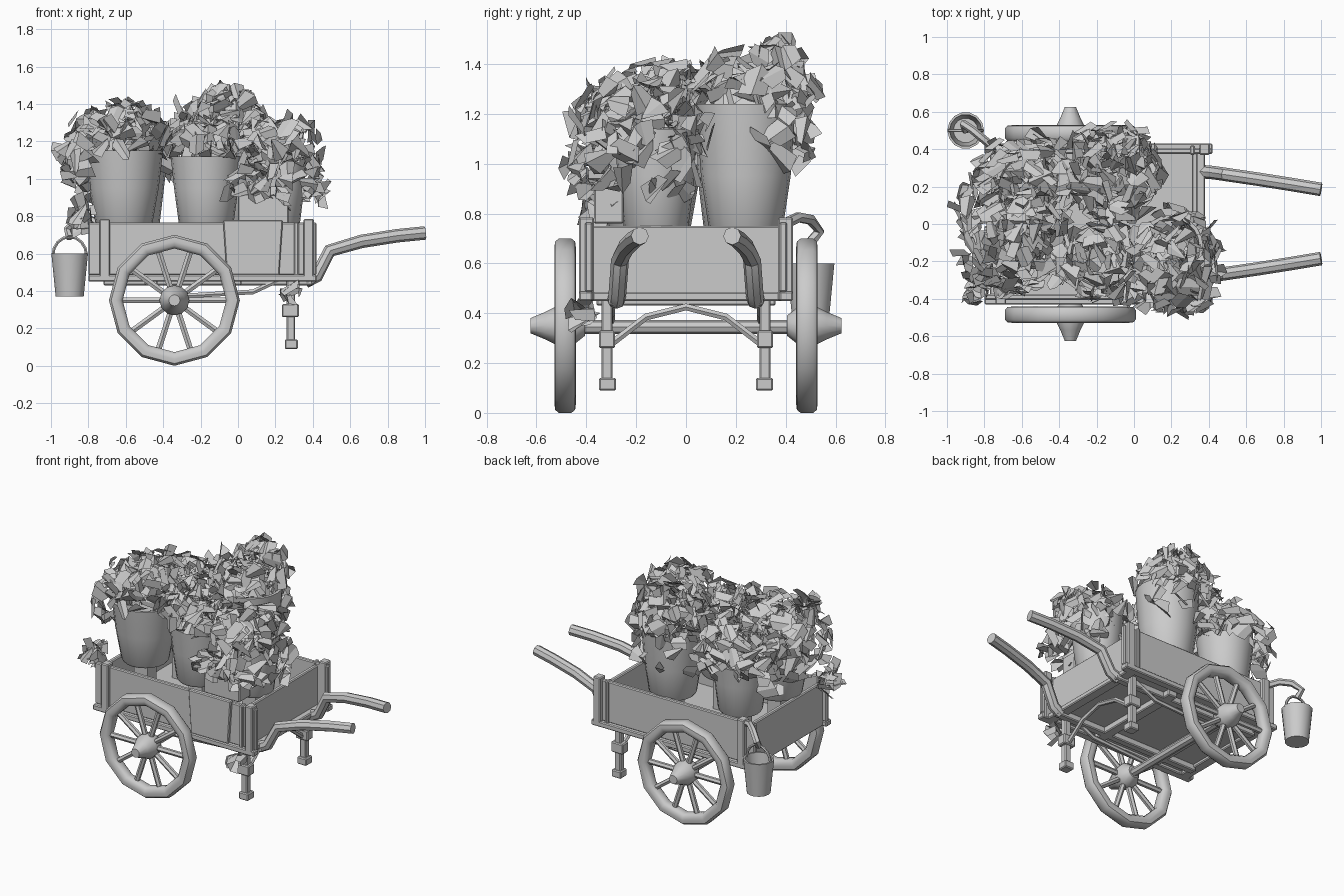
import bpy, bmesh, math, random
from mathutils import Matrix, Vector

if "Cube" in bpy.data.objects:
    bpy.data.objects.remove(bpy.data.objects["Cube"])
random.seed(7)

GREY = (0.6, 0.6, 0.6, 1)
mat = bpy.data.materials.new("plain grey")
mat.use_nodes = True
mat.diffuse_color = GREY
mat.node_tree.nodes["Principled BSDF"].inputs["Base Color"].default_value = GREY


def finish(name, bm, smooth=True):
    bmesh.ops.recalc_face_normals(bm, faces=bm.faces)
    me = bpy.data.meshes.new(name)
    bm.to_mesh(me)
    bm.free()
    return place(name, me, smooth)


def place(name, me, smooth=True):
    ob = bpy.data.objects.new(name, me)
    me.materials.clear()
    me.materials.append(mat)
    bpy.context.collection.objects.link(ob)
    if smooth:
        bpy.ops.object.select_all(action="DESELECT")
        ob.select_set(True)
        bpy.context.view_layer.objects.active = ob
        bpy.ops.object.shade_smooth_by_angle(angle=math.radians(40))
    return ob


def box(name, lo, hi, bevel=0.006):
    bm = bmesh.new()
    bmesh.ops.create_cube(bm, size=1)
    lo, hi = Vector(lo), Vector(hi)
    for v in bm.verts:
        v.co = (lo + hi) / 2 + v.co * (hi - lo)
    if bevel:
        bmesh.ops.bevel(bm, geom=bm.edges[:], offset=bevel, segments=1, affect="EDGES")
    return finish(name, bm, False)


def lathe(name, profile, at, sides=16, closed=False, lying=False):
    """Spin (radius, height) pairs about z, or about y when lying."""
    bm = bmesh.new()
    vs = [bm.verts.new((r, 0, z)) for r, z in profile]
    pairs = list(zip(vs, vs[1:] + vs[:1])) if closed else list(zip(vs, vs[1:]))
    es = [bm.edges.new(p) for p in pairs]
    bmesh.ops.spin(bm, geom=vs + es, axis=(0, 0, 1), cent=(0, 0, 0),
                   angle=math.tau, steps=sides, use_duplicate=False)
    bmesh.ops.remove_doubles(bm, verts=bm.verts, dist=1e-4)
    turn = Matrix.Rotation(-math.pi / 2, 4, "X") if lying else Matrix()
    bm.transform(Matrix.Translation(at) @ turn)
    return finish(name, bm)


def tube(name, points, radius, res=2):
    cu = bpy.data.curves.new(name, "CURVE")
    cu.dimensions = "3D"
    cu.bevel_depth = radius
    cu.bevel_resolution = res
    cu.use_fill_caps = True
    sp = cu.splines.new("POLY")
    sp.points.add(len(points) - 1)
    for p, co in zip(sp.points, points):
        p.co = (*co, 1)
    tmp = bpy.data.objects.new(name + " path", cu)
    me = bpy.data.meshes.new_from_object(tmp)
    bpy.data.objects.remove(tmp)
    return place(name, me)


# Cart bed, end boards and under-frame
box("floor", (-0.76, -0.38, 0.47), (0.34, 0.38, 0.495))
for name, x in (("rear", -0.77), ("front", 0.31)):
    box(name + "_board", (x, -0.38, 0.47), (x + 0.03, 0.38, 0.75))
    box(name + "_cross_rail", (x, -0.42, 0.45), (x + 0.07, 0.42, 0.485))
for x in (-0.5, -0.05):
    box("floor_beam", (x, -0.36, 0.43), (x + 0.07, 0.36, 0.475))
tube("axle", [(-0.34, -0.58, 0.345), (-0.34, 0.58, 0.345)], 0.028)

for s, side in ((1, "left"), (-1, "right")):
    def span(name, x0, x1, y0, y1, z0, z1):
        ya, yb = sorted((s * y0, s * y1))
        return box(f"{side}_{name}", (x0, ya, z0), (x1, yb, z1))

    # Side boards, rails and posts
    span("board", -0.8, 0.42, 0.375, 0.405, 0.485, 0.765)
    span("lower_rail", -0.8, 0.42, 0.375, 0.43, 0.45, 0.487)
    for x in (-0.74, 0.35):
        span("post", x, x + 0.055, 0.37, 0.43, 0.45, 0.785)
    span("post_strip", 0.3, 0.325, 0.37, 0.42, 0.48, 0.77)

    # Wheel: rim, hub and spokes
    hub = Vector((-0.34, s * 0.485, 0.35))
    lathe(f"{side}_rim", [(0.277, -0.02), (0.292, -0.038), (0.315, -0.043), (0.338, -0.04), (0.35, -0.025),
          (0.35, 0.025), (0.338, 0.04), (0.315, 0.043), (0.292, 0.038), (0.277, 0.02)], hub, 12, True, True)
    lathe(f"{side}_hub", [(0, -0.08 * s), (0.04, -0.08 * s), (0.08, -0.03 * s), (0.08, 0.03 * s),
          (0.055, 0.08 * s), (0.03, 0.14 * s), (0, 0.14 * s)], hub, 12, lying=True)
    for i in range(10):
        a = math.tau * i / 10
        d = Vector((math.cos(a), 0, math.sin(a)))
        tube(f"{side}_spoke", [hub + d * 0.06, hub + d * 0.29], 0.018, 1)

    # Handle with the shaft running under the bed
    tube(f"{side}_handle", [(0.36, s * 0.28, 0.45), (0.42, s * 0.275, 0.48), (0.49, s * 0.265, 0.615),
         (0.66, s * 0.24, 0.665), (0.85, s * 0.21, 0.695), (1.0, s * 0.185, 0.71)], 0.036)
    span("shaft", -0.72, 0.4, 0.26, 0.31, 0.43, 0.475)

    # Leg, foot and stays
    span("leg", 0.26, 0.305, 0.295, 0.34, 0.12, 0.48)
    span("leg_collar", 0.235, 0.325, 0.285, 0.35, 0.26, 0.33)
    span("foot", 0.25, 0.32, 0.28, 0.35, 0.09, 0.14)
    tube(f"{side}_stay", [(-0.34, s * 0.3, 0.37), (0.08, s * 0.3, 0.395), (0.24, s * 0.3, 0.47)], 0.015, 1)
tube("leg_arch", [(0.28, -0.31, 0.27), (0.28, -0.16, 0.385), (0.28, 0, 0.425),
                  (0.28, 0.16, 0.385), (0.28, 0.31, 0.27)], 0.016, 1)

# Draped cloth panel and small crate at the near side
panel = box("hanging_panel", (-0.08, -0.425, 0.485), (0.24, -0.39, 0.78))
for v in panel.data.vertices:
    if v.co.z < 0.6:
        v.co.x = 0.08 + (v.co.x - 0.08) * 0.88
box("small_crate", (0.0, -0.37, 0.76), (0.27, -0.25, 0.92))

# Plant pots, each on a narrow support
pots = {"rear_pot": (-0.61, -0.13, 1.15, 0.15, 0.21), "near_pot": (-0.17, -0.17, 1.12, 0.145, 0.19),
        "front_pot": (0.2, -0.12, 1.14, 0.13, 0.17), "far_pot": (-0.07, 0.24, 1.24, 0.15, 0.2),
        "rear_far_pot": (-0.56, 0.21, 1.08, 0.14, 0.18)}
for name, (x, y, top, r0, r1) in pots.items():
    mid = r0 + (r1 - r0) * 0.6
    lathe(name, [(0, 0.735), (r0 - 0.01, 0.735), (r0, 0.75), (mid, 0.95), (r1, top),
                 (r1 - 0.02, top), (r1 - 0.03, top - 0.05), (0, top - 0.05)], (x, y, 0), 20)
    box(name + "_support", (x - 0.05, y - 0.05, 0.49), (x + 0.05, y + 0.05, 0.74), 0)


# Foliage: large folded leaf cards scattered through rounded clumps
def foliage(name, centre, size, count, low=-0.6, inner=0.55):
    bm = bmesh.new()
    for _ in range(count):
        d = Vector((random.gauss(0, 1), random.gauss(0, 1), random.gauss(0.3, 1))).normalized()
        d.z = max(d.z, low)
        p = Vector(centre) + Vector(a * b for a, b in zip(d, size)) * random.uniform(inner, 1.0)
        w, h = random.uniform(0.035, 0.055), random.uniform(0.045, 0.075)
        fold = random.uniform(0.005, 0.04)
        tilt = Matrix.Rotation(random.gauss(0, 0.9), 3, random.choice("XYZ"))
        m = tilt @ d.to_track_quat("Z", "Y").to_matrix() @ Matrix.Rotation(random.uniform(0, 6), 3, "Z")
        tip = random.uniform(0.2, 1)
        pts = [(-w, -h, -fold), (0, -h, 0), (w, -h * 0.6, -fold),
               (w * tip, h * 0.7, -fold), (0, h, 0), (-w * tip, h * 0.5, -fold)]
        vs = [bm.verts.new(p + m @ Vector(q)) for q in pts]
        bm.faces.new((vs[0], vs[1], vs[4], vs[5]))
        bm.faces.new((vs[1], vs[2], vs[3], vs[4]))
    return finish(name, bm, False)


foliage("rear_foliage", (-0.63, -0.1, 1.24), (0.3, 0.32, 0.19), 130)
foliage("rear_hanging", (-0.78, 0.0, 1.1), (0.18, 0.4, 0.22), 55, -0.9, 0.8)
foliage("rear_far_foliage", (-0.55, 0.22, 1.15), (0.36, 0.28, 0.18), 110)
foliage("near_foliage", (-0.2, -0.2, 1.18), (0.27, 0.25, 0.15), 80, -0.4)
foliage("front_foliage", (0.21, -0.19, 1.16), (0.26, 0.31, 0.19), 110)
foliage("front_hanging", (0.28, -0.2, 1.0), (0.2, 0.3, 0.2), 60, -0.9, 0.8)
foliage("far_foliage", (-0.1, 0.26, 1.28), (0.28, 0.29, 0.19), 130)
foliage("far_hanging", (-0.15, 0.38, 1.12), (0.32, 0.17, 0.18), 40, -0.8, 0.85)
foliage("far_crown", (-0.05, 0.37, 1.42), (0.17, 0.12, 0.08), 20, 0)
foliage("trailing_rear", (-0.84, -0.36, 0.78), (0.06, 0.1, 0.1), 14)
foliage("trailing_near", (0.1, -0.38, 0.98), (0.25, 0.1, 0.12), 20)
foliage("trailing_leg", (0.29, -0.42, 0.39), (0.08, 0.05, 0.05), 6)

# Bucket on its hook
bx, by = -0.9, 0.5
lathe("bucket", [(0, 0.37), (0.075, 0.37), (0.098, 0.6), (0.086, 0.6), (0.066, 0.385), (0, 0.385)],
      (bx, by, 0), 14)
tube("bucket_bail", [(bx + 0.09 * math.cos(math.pi * i / 8), by,
                      0.59 + 0.1 * math.sin(math.pi * i / 8)) for i in range(9)], 0.009, 1)
tube("bucket_hook", [(-0.74, 0.4, 0.76), (-0.8, 0.45, 0.785), (-0.86, 0.5, 0.775),
                     (-0.91, 0.535, 0.73), (-0.9, 0.5, 0.685)], 0.022, 1)
